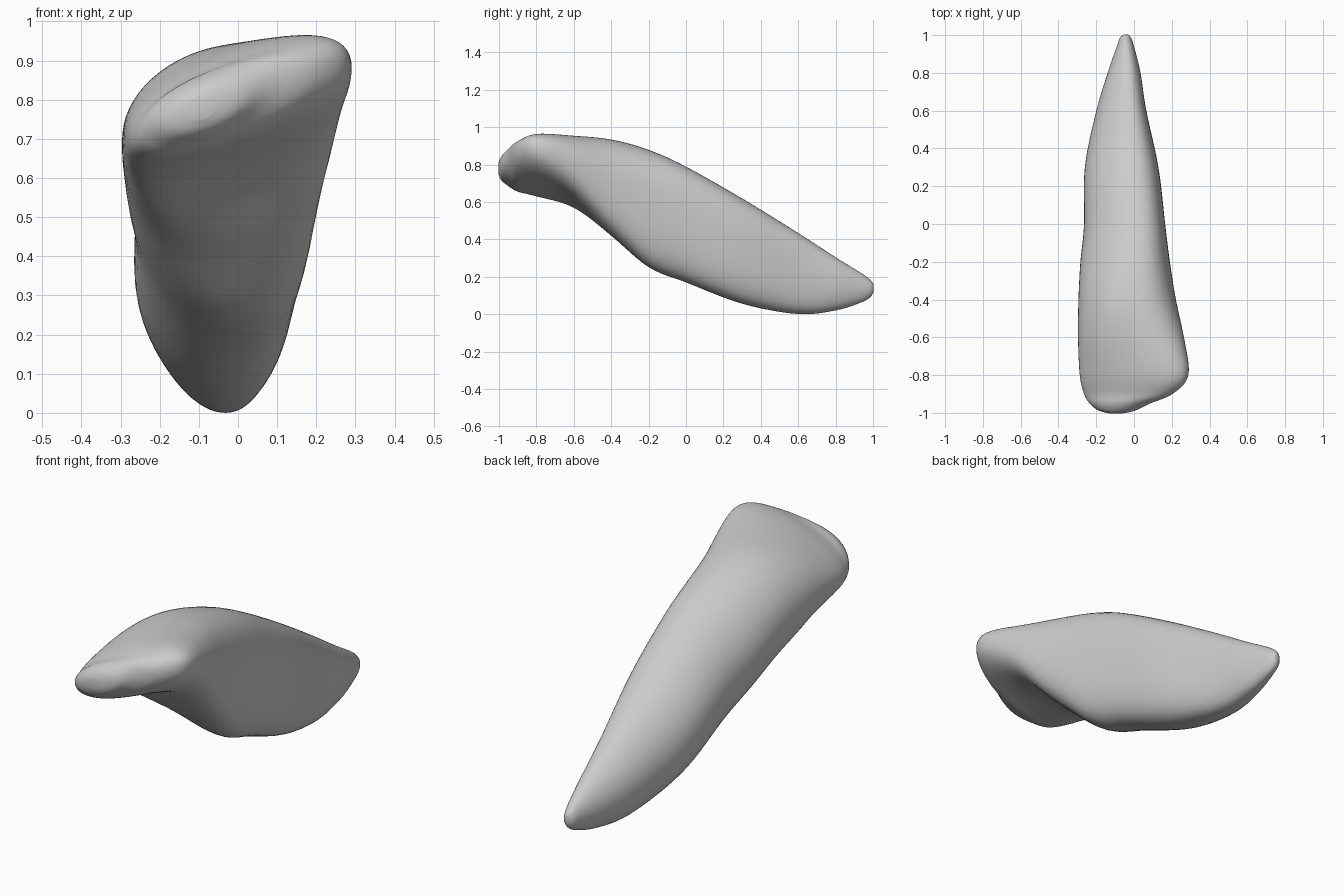
import bpy, bmesh, math

cube = bpy.data.objects.get("Cube")
if cube:
    bpy.data.objects.remove(cube, do_unlink=True)

SIDES = 64   # points around each section
STEPS = 6    # rings between neighbouring stations

# Stations along the tooth: y, x min, x max, z min, z max, tilt, boxiness, hollow, bow
STATIONS = [
    (-1.003, -.13, -.06, .75, .81, .2, 2, 0, 0),
    (-.987, -.19, .01, .715, .845, .3, 2, 0, 0),
    (-.95, -.235, .085, .685, .885, .4, 2.1, 0, 0),
    (-.9, -.265, .205, .655, .925, .46, 2.2, 0, 0),
    (-.8, -.288, .29, .63, .965, .4, 2.3, .03, 0),
    (-.6, -.297, .265, .57, .955, .2, 2.3, .06, 0),
    (-.4, -.295, .222, .42, .935, .03, 2.2, .03, .15),
    (-.2, -.285, .19, .25, .88, -.05, 2.1, 0, .28),
    (0, -.265, .165, .17, .79, 0, 2.1, 0, .3),
    (.3, -.262, .13, .055, .62, .03, 2.1, 0, .3),
    (.6, -.2, .065, 0, .435, .02, 2.1, 0, .3),
    (.8, -.14, .035, .02, .305, .03, 2, 0, .2),
    (.93, -.095, .003, .06, .225, .03, 2, 0, .1),
    (.985, -.075, -.015, .09, .185, 0, 2, 0, 0),
    (1.003, -.055, -.03, .12, .16, 0, 2, 0, 0),
]


def catmull(a, b, c, d, t):
    """Smooth blend from b to c."""
    return b + t / 2 * (c - a + t * (2*a - 5*b + 4*c - d + t * (3*(b - c) + d - a)))


def fit(values, low, high):
    """Stretch a list of values to exactly fill a range."""
    lo, hi = min(values), max(values)
    return [low + (v - lo) / (hi - lo) * (high - low) for v in values]


def section(y, x0, x1, z0, z1, tilt, box, hollow, bow):
    """Tilted oval; a hollow lifts its underside, a bow flattens its +x wall."""
    xs, zs = [], []
    aspect = (x1 - x0) / (z1 - z0)
    for i in range(SIDES):
        a = math.tau * i / SIDES
        c, s = math.cos(a), math.sin(a)
        x = math.copysign(abs(c) ** (2 / box), c)
        z = math.copysign(abs(s) ** (2 / box), s)
        sheared = z + tilt * aspect * x
        if z < 0:
            sheared += 4 * hollow * z * z * (1 - x * x)
        xs.append(x + bow * z * z)
        zs.append(sheared)
    return [(x, y, z) for x, z in zip(fit(xs, x0, x1), fit(zs, z0, z1))]


def make_tooth():
    bm = bmesh.new()
    padded = [STATIONS[0]] + STATIONS + [STATIONS[-1]]
    rows = []
    for k in range(len(STATIONS) - 1):
        for j in range(STEPS):
            rows.append([catmull(*p, j / STEPS) for p in zip(*padded[k:k + 4])])
    rows.append(STATIONS[-1])
    rings = [[bm.verts.new(p) for p in section(*r)] for r in rows]
    for a, b in zip(rings, rings[1:]):
        for i in range(SIDES):
            j = (i + 1) % SIDES
            bm.faces.new((a[i], a[j], b[j], b[i]))
    bm.faces.new(rings[0])
    bm.faces.new(rings[-1])
    # Even out the skin a little
    for _ in range(4):
        bmesh.ops.smooth_vert(bm, verts=bm.verts, factor=.3,
                              use_axis_x=True, use_axis_y=True, use_axis_z=True)
    bmesh.ops.recalc_face_normals(bm, faces=bm.faces)
    mesh = bpy.data.meshes.new("tooth")
    bm.to_mesh(mesh)
    bm.free()
    mesh.shade_smooth()
    obj = bpy.data.objects.new("tooth", mesh)
    bpy.context.collection.objects.link(obj)
    return obj


# Plain grey material
grey = bpy.data.materials.new("light_grey")
grey.use_nodes = True
color = (.6, .6, .6, 1)
grey.diffuse_color = color
grey.node_tree.nodes["Principled BSDF"].inputs["Base Color"].default_value = color

tooth = make_tooth()
tooth.data.materials.append(grey)
